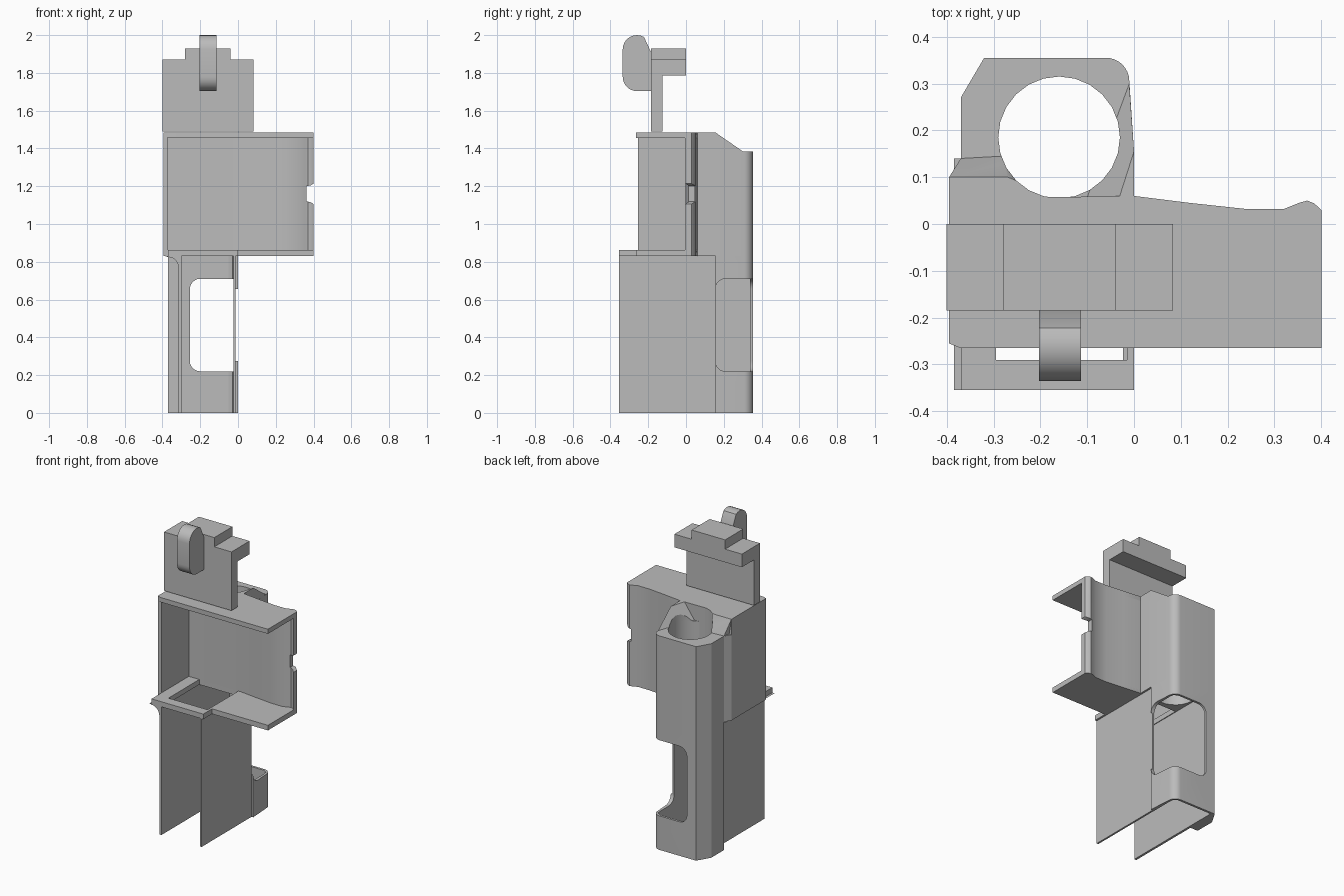
import bpy, bmesh, math
from mathutils import Vector

cube = bpy.data.objects.get("Cube")
if cube:
    bpy.data.objects.remove(cube)

grey = bpy.data.materials.new("plain grey")
grey.use_nodes = True
grey.diffuse_color = (0.5, 0.5, 0.5, 1)
grey.node_tree.nodes["Principled BSDF"].inputs["Base Color"].default_value = (0.5, 0.5, 0.5, 1)


def finish(name, bm):
    bmesh.ops.recalc_face_normals(bm, faces=bm.faces)
    mesh = bpy.data.meshes.new(name)
    bm.to_mesh(mesh)
    bm.free()
    mesh.materials.append(grey)
    ob = bpy.data.objects.new(name, mesh)
    bpy.context.collection.objects.link(ob)
    return ob


def prism(name, pts, lo, hi, axis="z"):
    """Extrude a 2D outline along an axis; outline is xy, xz or yz."""
    place = {"z": lambda a, b, c: (a, b, c),
             "y": lambda a, b, c: (a, c, b),
             "x": lambda a, b, c: (c, a, b)}[axis]
    bm = bmesh.new()
    low = [bm.verts.new(place(a, b, lo)) for a, b in pts]
    top = [bm.verts.new(place(a, b, hi)) for a, b in pts]
    bm.faces.new(low)
    bm.faces.new(top)
    for i in range(len(pts)):
        j = (i + 1) % len(pts)
        bm.faces.new((low[i], low[j], top[j], top[i]))
    return finish(name, bm)


def box(name, x, y, z):
    return prism(name, [(x[0], y[0]), (x[1], y[0]), (x[1], y[1]), (x[0], y[1])], *z)


def hull(name, top, bottom, z_top, z_bottom):
    bm = bmesh.new()
    for pts, z in ((top, z_top), (bottom, z_bottom)):
        for x, y in pts:
            bm.verts.new((x, y, z))
    bmesh.ops.convex_hull(bm, input=bm.verts)
    return finish(name, bm)


def arc(cx, cy, r, start, end, n=8):
    steps = [math.radians(start + (end - start) * i / n) for i in range(n + 1)]
    return [(cx + r * math.cos(a), cy + r * math.sin(a)) for a in steps]


def cut(ob, cutter):
    cutter.hide_render = True
    mod = ob.modifiers.new("cut", "BOOLEAN")
    mod.operation = "DIFFERENCE"
    mod.solver = "EXACT"
    mod.object = cutter
    bpy.context.view_layer.objects.active = ob
    bpy.ops.object.modifier_apply(modifier=mod.name)


# Shared outlines
FLOOR, ROOF, RIM = 0.83, 1.485, 1.385
back_curve = [(0.4, 0.03), (0.385, 0.044), (0.37, 0.05), (0.355, 0.046), (0.32, 0.032),
              (0.24, 0.032), (0.12, 0.045), (0, 0.06)]
inner_curve = [(x, y - 0.034) for x, y in back_curve]
round_corner = arc(-0.06, 0.305, 0.05, 0, 90)
column_back = [(0, 0.155)] + round_corner + [(-0.32, 0.355), (-0.37, 0.27), (-0.37, 0.14)]

# Lower channel with rounded back column, open at front and bottom
channel = prism("lower_channel",
                [(-0.024, -0.355), (-0.012, -0.355), (-0.012, 0.155)] + column_back
                + [(-0.315, 0.14), (-0.315, -0.355), (-0.3, -0.355), (-0.3, 0.34),
                   (-0.05, 0.34), (-0.028, 0.325), (-0.024, 0.3)], 0, FLOOR)

# Corner window, rounded on both faces
window = box("window_cutter", (-0.255, 0.1), (0.155, 0.5), (0.22, 0.71))
bm = bmesh.new()
bm.from_mesh(window.data)
edges = []
for e in bm.edges:
    a, b = e.verts[0].co, e.verts[1].co
    along = b - a
    if (abs(along.y) > 0.1 and a.x < 0) or (abs(along.x) > 0.1 and a.y < 0.2):
        edges.append(e)
bmesh.ops.bevel(bm, geom=edges, offset=0.055, segments=6, profile=0.5, affect="EDGES")
bm.to_mesh(window.data)
bm.free()
cut(channel, window)

# Flare joining the left channel wall to the floor frame
prism("channel_flare", [(-0.385, FLOOR)] + arc(-0.37, 0.77, 0.055, 90, 0, 6)
      + [(-0.305, 0.77), (-0.305, FLOOR)], -0.355, 0.14, "y")

# Tray floor with frame and opening
floor = prism("tray_floor", [(-0.395, -0.255), (-0.37, -0.255), (-0.37, -0.355), (0, -0.355),
                             (0, -0.265), (0.4, -0.265)] + back_curve
              + [(-0.05, 0.05), (-0.395, 0.05)], FLOOR, 0.863)
opening = box("opening_cutter", (-0.295, -0.015), (-0.29, 0.026), (0.7, 1))
cut(floor, opening)

# Tray top, left wall and curved back wall
prism("tray_top", [(-0.395, -0.255), (-0.37, -0.265), (0.4, -0.265)] + back_curve
      + [(-0.05, 0.05), (-0.395, 0.05)], 1.455, ROOF)
prism("left_wall", [(-0.395, -0.255), (-0.37, -0.255), (-0.37, 0.14), (-0.395, 0.1)],
      FLOOR, RIM)
box("left_wall_upper", (-0.395, -0.37), (-0.255, 0.1), (RIM, ROOF))
back_wall = prism("back_wall", back_curve + [(-0.38, 0.054), (-0.38, 0.026)]
                  + inner_curve[::-1], FLOOR, ROOF)
notch = prism("notch_cutter", [(0.362, 1.12), (0.385, 1.115), (0.41, 1.1), (0.41, 1.22),
                               (0.385, 1.205), (0.362, 1.2)], -0.1, 0.2, "y")
cut(back_wall, notch)

# Upper column and faceted collar, bored through
column = prism("upper_column", [(0, 0.027)] + column_back + [(-0.37, 0.027)], FLOOR, RIM)
left_collar = hull("left_collar",
                   [(-0.395, 0.03), (-0.395, 0.1), (-0.27, 0.1), (-0.09, 0.03)],
                   [(-0.395, 0.03), (-0.37, 0.14), (-0.28, 0.145), (-0.16, 0.055),
                    (-0.09, 0.03)], ROOF, RIM)
right_collar = hull("right_collar", [(-0.04, 0.03), (0, 0.03), (0, 0.155)],
                    [(-0.11, 0.03), (-0.08, 0.075), (-0.03, 0.22), (-0.01, 0.3),
                     (0, 0.155), (0, 0.03)], ROOF, RIM)
bore = prism("bore_cutter", arc(-0.16, 0.185, 0.13, 0, 345, 23), 0.7, 1.6)
for part in (column, left_collar, right_collar):
    cut(part, bore)

# Clip: stepped head on a thin plate
prism("clip_plate", [(-0.185, 1.49), (-0.125, 1.49), (-0.125, 1.785), (0, 1.785),
                     (0, 1.87), (-0.185, 1.87)], -0.4, 0.083, "x")
box("clip_step", (-0.28, -0.04), (-0.185, 0), (1.87, 1.93))

# Rounded knob on the clip front
prism("clip_knob", [(-0.185, 1.704)] + arc(-0.26, 1.779, 0.075, 270, 180)
      + arc(-0.26, 1.925, 0.075, 180, 60) + [(-0.185, 1.91)], -0.203, -0.113, "x")

# Remove cutters and smooth curved faces
for cutter in (window, opening, notch, bore):
    bpy.data.objects.remove(cutter)
for ob in bpy.context.scene.objects:
    ob.select_set(ob.type == "MESH")
    if ob.type == "MESH":
        bpy.context.view_layer.objects.active = ob
bpy.ops.object.shade_smooth_by_angle(angle=math.radians(30))
